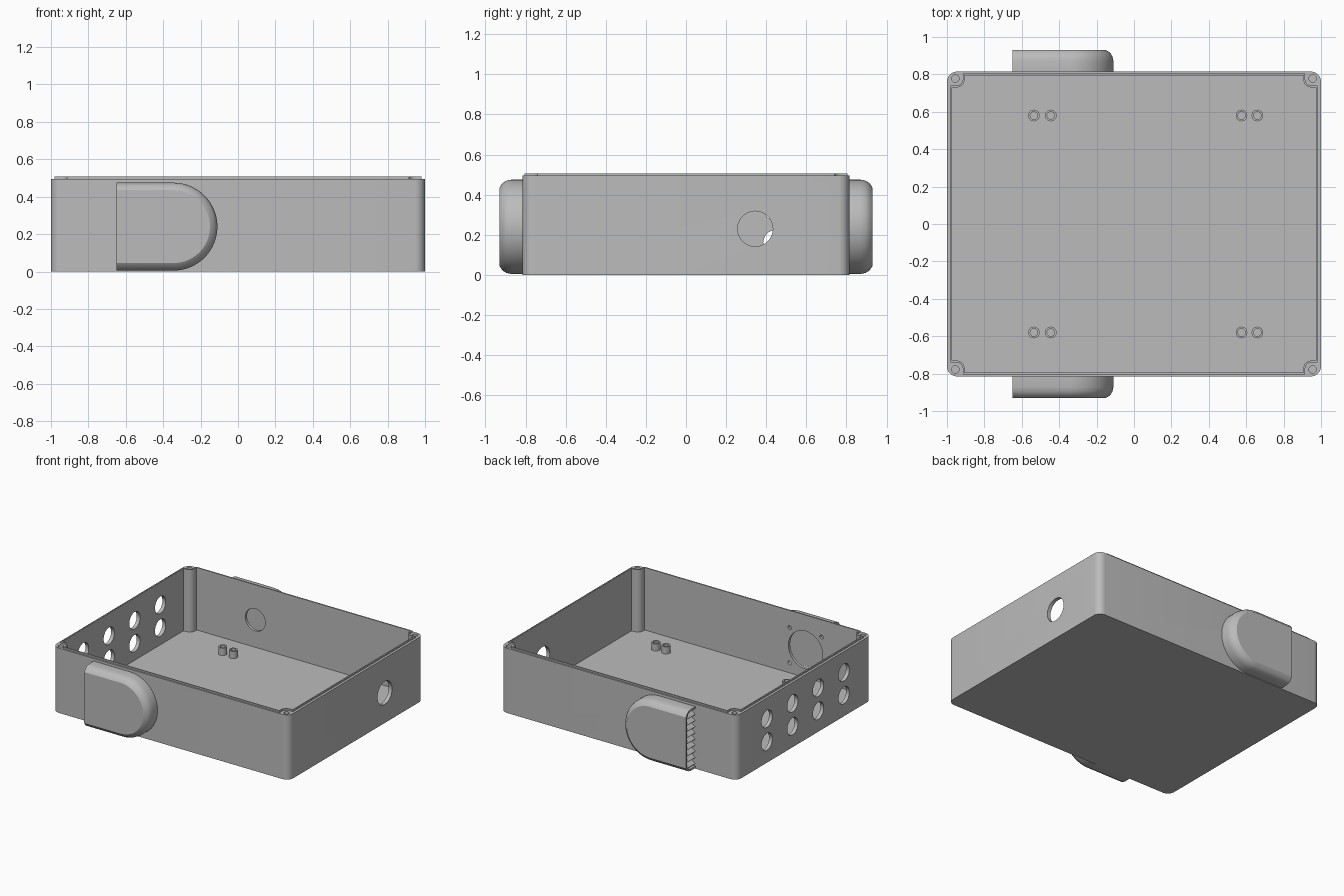
import bpy
import bmesh
from math import pi, cos, sin
from mathutils import Matrix, Vector

cube = bpy.data.objects.get("Cube")
if cube:
    bpy.data.objects.remove(cube, do_unlink=True)

grey = bpy.data.materials.new("plain grey")
grey.use_nodes = True
grey.diffuse_color = (0.5, 0.5, 0.5, 1)
grey.node_tree.nodes["Principled BSDF"].inputs["Base Color"].default_value = (0.5, 0.5, 0.5, 1)


def finish(name, bm):
    """Turn a bmesh into a named grey object."""
    bmesh.ops.recalc_face_normals(bm, faces=bm.faces)
    mesh = bpy.data.meshes.new(name)
    bm.to_mesh(mesh)
    bm.free()
    mesh.materials.append(grey)
    obj = bpy.data.objects.new(name, mesh)
    bpy.context.collection.objects.link(obj)
    return obj


def activate(obj):
    bpy.ops.object.select_all(action='DESELECT')
    obj.select_set(True)
    bpy.context.view_layer.objects.active = obj


def smooth(obj):
    activate(obj)
    bpy.ops.object.shade_smooth_by_angle(angle=pi / 6)


def arc(cx, cy, r, a0, a1, n=8):
    return [(cx + r * cos(a0 + (a1 - a0) * i / n), cy + r * sin(a0 + (a1 - a0) * i / n))
            for i in range(n + 1)]


def four_way(quarter):
    """Mirror a quarter outline, listed from +x towards +y, into a closed loop."""
    back = quarter[::-1]
    return (quarter + [(-x, y) for x, y in back]
            + [(-x, -y) for x, y in quarter] + [(x, -y) for x, y in back])


def prism(name, outline, z0, z1):
    bm = bmesh.new()
    face = bm.faces.new([bm.verts.new((x, y, z0)) for x, y in outline])
    new = bmesh.ops.extrude_face_region(bm, geom=[face])["geom"]
    bmesh.ops.translate(bm, vec=(0, 0, z1 - z0),
                        verts=[g for g in new if isinstance(g, bmesh.types.BMVert)])
    return finish(name, bm)


def ring(name, outer, inner, z0, z1):
    """Closed wall between two outlines of equal length."""
    bm = bmesh.new()
    loops = [[bm.verts.new((x, y, z)) for x, y in line]
             for line, z in ((outer, z0), (outer, z1), (inner, z1), (inner, z0))]
    n = len(outer)
    for k in range(4):
        a, b = loops[k], loops[(k + 1) % 4]
        for i in range(n):
            j = (i + 1) % n
            bm.faces.new((a[i], a[j], b[j], b[i]))
    return finish(name, bm)


def drill(bm, centre, radius, depth, axis):
    turn = Vector((0, 0, 1)).rotation_difference(Vector(axis)).to_matrix().to_4x4()
    bmesh.ops.create_cone(bm, cap_ends=True, segments=32, radius1=radius, radius2=radius,
                          depth=depth, matrix=Matrix.Translation(centre) @ turn)


def cut(obj, cutter):
    cutter.hide_render = True
    activate(obj)
    mod = obj.modifiers.new("cut", 'BOOLEAN')
    mod.operation = 'DIFFERENCE'
    mod.solver = 'EXACT'
    mod.object = cutter
    bpy.ops.object.modifier_apply(modifier=mod.name)
    bpy.data.objects.remove(cutter, do_unlink=True)


# Open box with solid corner posts
HX, HY, WALL_TOP, FLOOR = 1.0, 0.815, 0.495, 0.03


def cavity_outline(grow=0.0):
    px, py, r = 0.905 + grow, 0.73 + grow, 0.045 - grow
    ix, iy = 0.972 + grow, 0.794 + grow
    return four_way([(ix, py)] + arc(px + r, py + r, r, 1.5 * pi, pi) + [(px, iy)])


R = 0.055
box = prism("box_body", four_way(arc(HX - R, HY - R, R, 0, pi / 2)), 0, WALL_TOP)
cut(box, prism("cavity_cutter", cavity_outline(), FLOOR, 0.7))

# Holes through the walls and into the corner posts
HOOD_Z = 0.24
bm = bmesh.new()
for y in (-0.48, -0.17, 0.14, 0.45):
    for z in (0.16, 0.335):
        drill(bm, (-HX, y, z), 0.065, 0.12, (1, 0, 0))
drill(bm, (HX, 0.345, 0.23), 0.088, 0.12, (1, 0, 0))
drill(bm, (-0.41, HY, HOOD_Z), 0.085, 0.1, (0, 1, 0))
drill(bm, (-0.455, -HY, HOOD_Z), 0.145, 0.1, (0, 1, 0))
for sx in (-1, 1):
    for s in (-1, 1):
        drill(bm, (-0.455 + sx * 0.135, -HY, HOOD_Z + s * 0.135), 0.015, 0.1, (0, 1, 0))
        drill(bm, (sx * 0.955, s * 0.778, 0.45), 0.02, 0.4, (0, 0, 1))
cut(box, finish("hole_cutter", bm))
smooth(box)

# Raised sealing lip around the cavity
smooth(ring("sealing_lip", cavity_outline(0.01), cavity_outline(), WALL_TOP - 0.005, 0.507))

# Floor standoffs in pairs
for x in (-0.535, -0.445, 0.575, 0.66):
    for y in (-0.58, 0.58):
        smooth(ring("standoff", arc(x, y, 0.031, 0, 2 * pi, 24)[:-1],
                    arc(x, y, 0.02, 0, 2 * pi, 24)[:-1], FLOOR - 0.005, 0.085))

# Vent hoods: rounded shells, open towards -x and filled with sloping slats
LEFT, CENTRE, RAD = -0.65, -0.345, 0.235
LAYERS = ((0, 0), (0, 0.055), (0.005, 0.08), (0.017, 0.1), (0.04, 0.115))
for side, word in ((-1, "front"), (1, "back")):
    bm = bmesh.new()
    rows = []
    for inset, out in LAYERS:
        r = RAD - inset
        line = [(LEFT, HOOD_Z + r)] + arc(CENTRE, HOOD_Z, r, pi / 2, -pi / 2, 32) + [(LEFT, HOOD_Z - r)]
        rows.append([bm.verts.new((x, side * (HY + out), z)) for x, z in line])
    for a, b in zip(rows, rows[1:]):
        for i in range(len(a) - 1):
            bm.faces.new((a[i], a[i + 1], b[i + 1], b[i]))
    bm.faces.new(rows[-1])
    hood = finish(word + "_vent_hood", bm)
    # Make sure the cap looks outward so the shell thickens inward
    if hood.data.polygons[-1].normal.y * side < 0:
        hood.data.flip_normals()
    shell = hood.modifiers.new("shell", 'SOLIDIFY')
    shell.thickness = 0.015
    shell.offset = -1
    activate(hood)
    bpy.ops.object.modifier_apply(modifier=shell.name)
    smooth(hood)

    bm = bmesh.new()
    for i in range(9):
        place = (Matrix.Translation((LEFT + 0.026, side * (HY + 0.05), HOOD_Z + (i - 4) * 0.047))
                 @ Matrix.Rotation(-pi / 5, 4, 'Y') @ Matrix.Diagonal((0.055, 0.1, 0.008, 1)))
        bmesh.ops.create_cube(bm, size=1, matrix=place)
    finish(word + "_vent_slats", bm)
